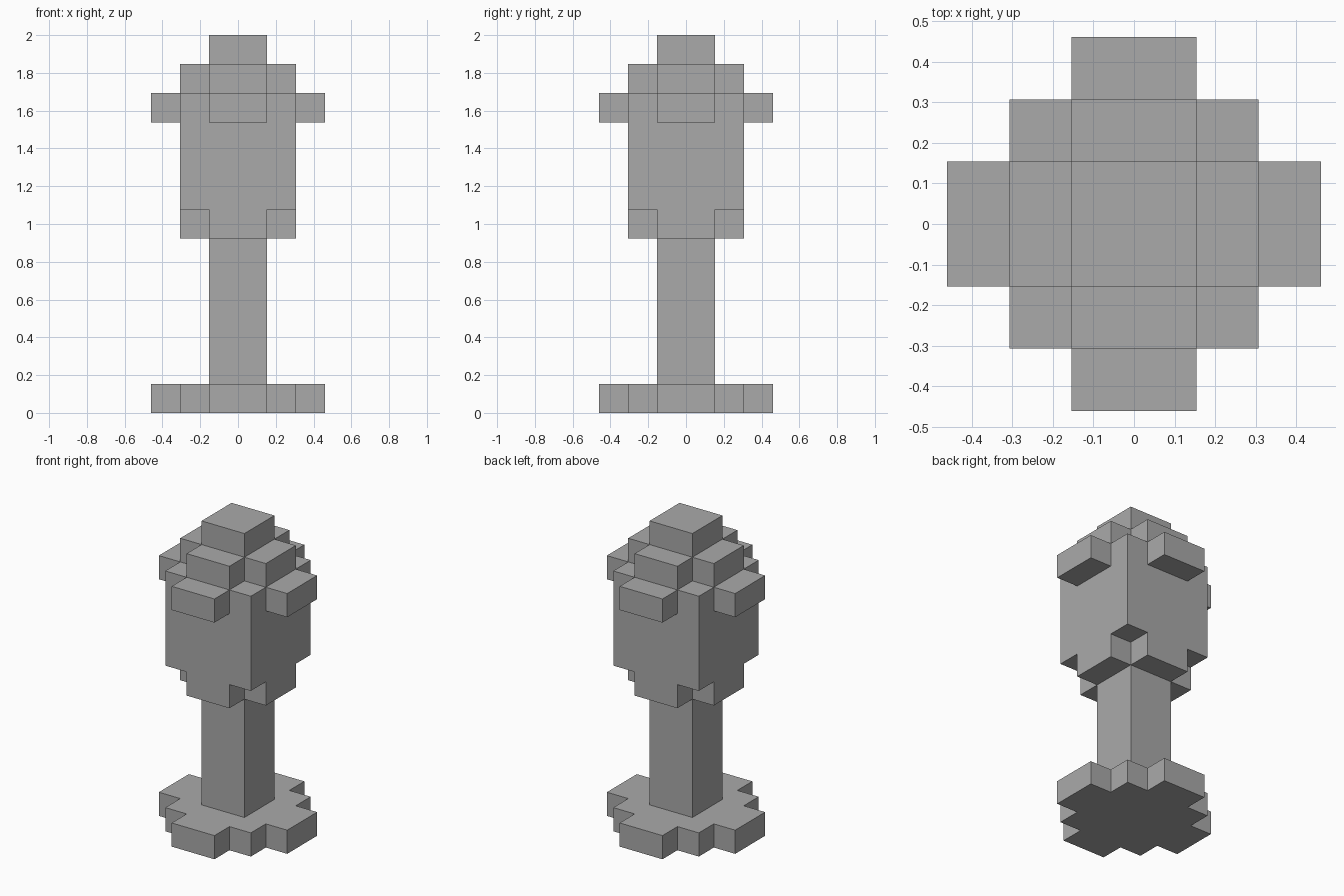
import bpy
import bmesh
from mathutils import Vector

U = 2 / 13  # edge length of one block

if "Cube" in bpy.data.objects:
    bpy.data.objects.remove(bpy.data.objects["Cube"], do_unlink=True)

stone = bpy.data.materials.new("grey stone")
stone.use_nodes = True
GREY = (0.4, 0.4, 0.4, 1)
stone.diffuse_color = GREY
stone.node_tree.nodes["Principled BSDF"].inputs["Base Color"].default_value = GREY

# Footprints, tested on the larger and smaller distance from the centre lines
FOOTPRINTS = {
    "core": lambda far, near: far < 1,
    "cross": lambda far, near: far < 2 and near < 1,
    "square": lambda far, near: far < 2,
    "wide": lambda far, near: far < 2 or near < 1,
}

# Each part: its footprints from the bottom layer up
PARTS = {
    "base": ["wide"],
    "stem": ["core"] * 5,
    "head": ["cross"] + ["square"] * 3 + ["wide", "cross", "core"],
}


def layer_cells(kind, z):
    span = [i + 0.5 for i in range(-3, 3)]
    return {(x, y, z + 0.5) for x in span for y in span
            if FOOTPRINTS[kind](max(abs(x), abs(y)), min(abs(x), abs(y)))}


# Stack the layers into blocks
cells, z = {}, 0
for name, layers in PARTS.items():
    cells[name] = set()
    for kind in layers:
        cells[name] |= layer_cells(kind, z)
        z += 1
solid = set().union(*cells.values())


def build_part(name):
    """Skin the outer block sides and merge them into large flat faces."""
    bm = bmesh.new()
    for cell in sorted(cells[name]):
        for axis in range(3):
            for sign in (-1, 1):
                n = Vector((0, 0, 0))
                n[axis] = sign
                centre = Vector(cell)
                if tuple(centre + n) in solid:
                    continue
                a = Vector((0, 0, 0))
                a[(axis + 1) % 3] = 0.5
                b = n.cross(a)
                mid = centre + n / 2
                corners = (mid - a - b, mid + a - b, mid + a + b, mid - a + b)
                bm.faces.new([bm.verts.new(c * U) for c in corners])
    bmesh.ops.remove_doubles(bm, verts=bm.verts[:], dist=U / 100)
    bmesh.ops.dissolve_limit(bm, angle_limit=0.01, verts=bm.verts[:], edges=bm.edges[:])
    mesh = bpy.data.meshes.new(name)
    bm.to_mesh(mesh)
    bm.free()
    mesh.materials.append(stone)
    bpy.context.collection.objects.link(bpy.data.objects.new(name, mesh))


for part in PARTS:
    build_part(part)
